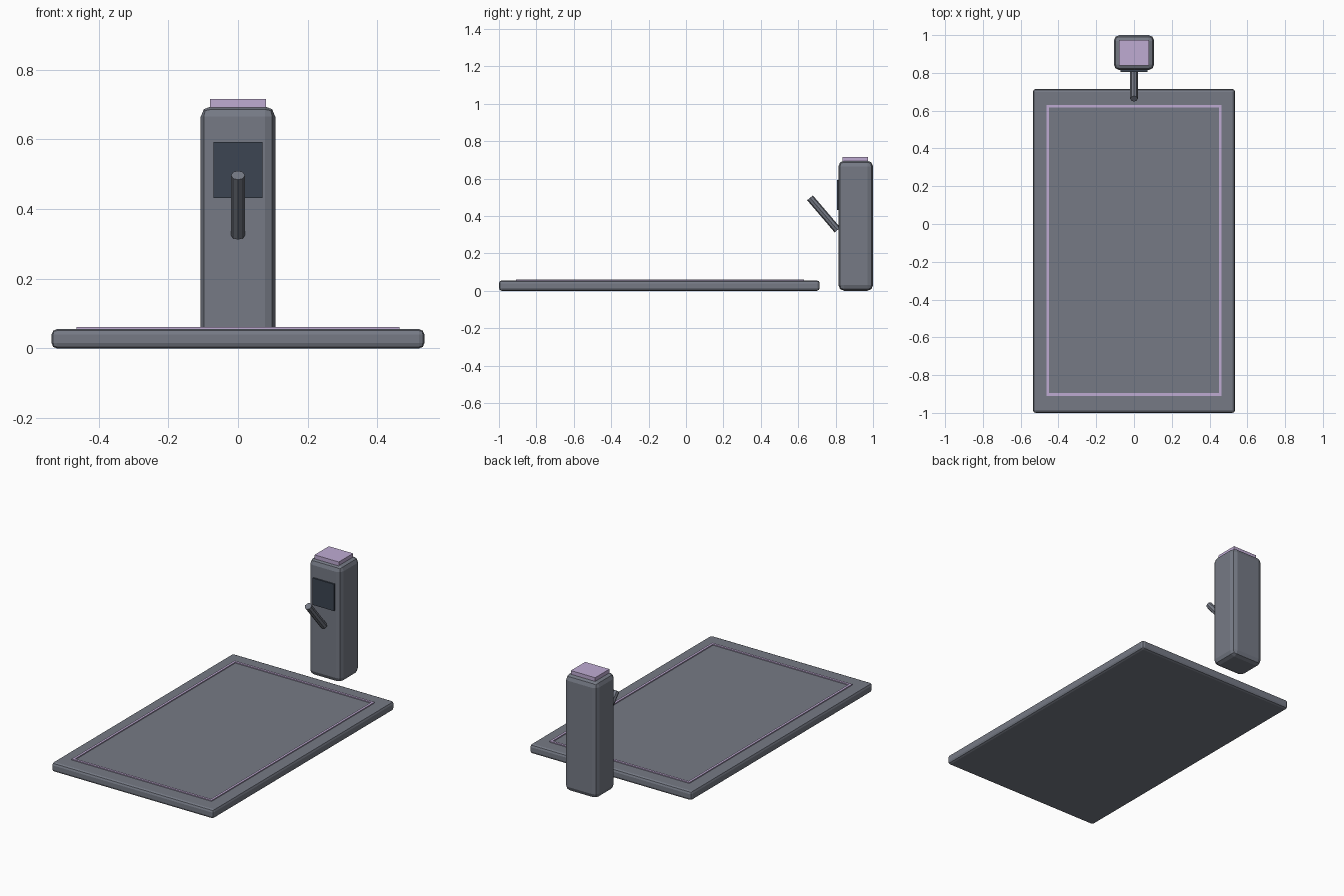
import bpy
from mathutils import Vector

cube = bpy.data.objects.get("Cube")
if cube:
    bpy.data.objects.remove(cube, do_unlink=True)


def material(name, rgb):
    m = bpy.data.materials.new(name)
    m.use_nodes = True
    color = (*rgb, 1)
    m.diffuse_color = color
    m.node_tree.nodes["Principled BSDF"].inputs["Base Color"].default_value = color
    return m


grey = material("slate grey", (0.18, 0.195, 0.235))
lilac = material("lilac", (0.52, 0.41, 0.65))
dark = material("dark blue glass", (0.045, 0.06, 0.085))


def box(name, low, high, mat, bevel=0, segments=2):
    """Box between two corners, with optionally rounded edges."""
    low, high = Vector(low), Vector(high)
    bpy.ops.mesh.primitive_cube_add(size=1, location=(low + high) / 2)
    ob = bpy.context.object
    ob.name = name
    ob.scale = high - low
    bpy.ops.object.transform_apply(location=False, rotation=False, scale=True)
    ob.data.materials.append(mat)
    if bevel:
        mod = ob.modifiers.new("rounded edges", "BEVEL")
        mod.width = bevel
        mod.segments = segments
    return ob


def rod(name, start, end, radius, mat, sides):
    """Straight rod between two points."""
    start, end = Vector(start), Vector(end)
    axis = end - start
    bpy.ops.mesh.primitive_cylinder_add(vertices=sides, radius=radius, depth=axis.length,
                                        location=(start + end) / 2)
    ob = bpy.context.object
    ob.name = name
    ob.rotation_euler = axis.to_track_quat("Z", "Y").to_euler()
    ob.data.materials.append(mat)
    return ob


# Floor platform
box("platform", (-0.535, -1, 0), (0.535, 0.715, 0.055), grey, 0.015)

# Thin border strips on the platform
X, FRONT, BACK, W = 0.463, -0.91, 0.63, 0.014
for side, s in (("left", 1), ("right", -1)):
    a, b = sorted((s * X, s * (X - W)))
    box(f"{side}_border_strip", (a, FRONT, 0.05), (b, BACK, 0.061), lilac)
for side, y in (("front", FRONT), ("back", BACK - W)):
    box(f"{side}_border_strip", (W - X, y, 0.05), (X - W, y + W, 0.061), lilac)

# Control pillar with cap and screen
box("pillar", (-0.107, 0.815, 0), (0.107, 1, 0.695), grey, 0.03)
box("cap_light", (-0.08, 0.838, 0.68), (0.08, 0.973, 0.716), lilac)
box("screen", (-0.071, 0.806, 0.432), (0.071, 0.82, 0.592), dark)

# Slanted handle in front of the pillar
rod("handle", (0, 0.81, 0.325), (0, 0.663, 0.497), 0.02, grey, 8)
